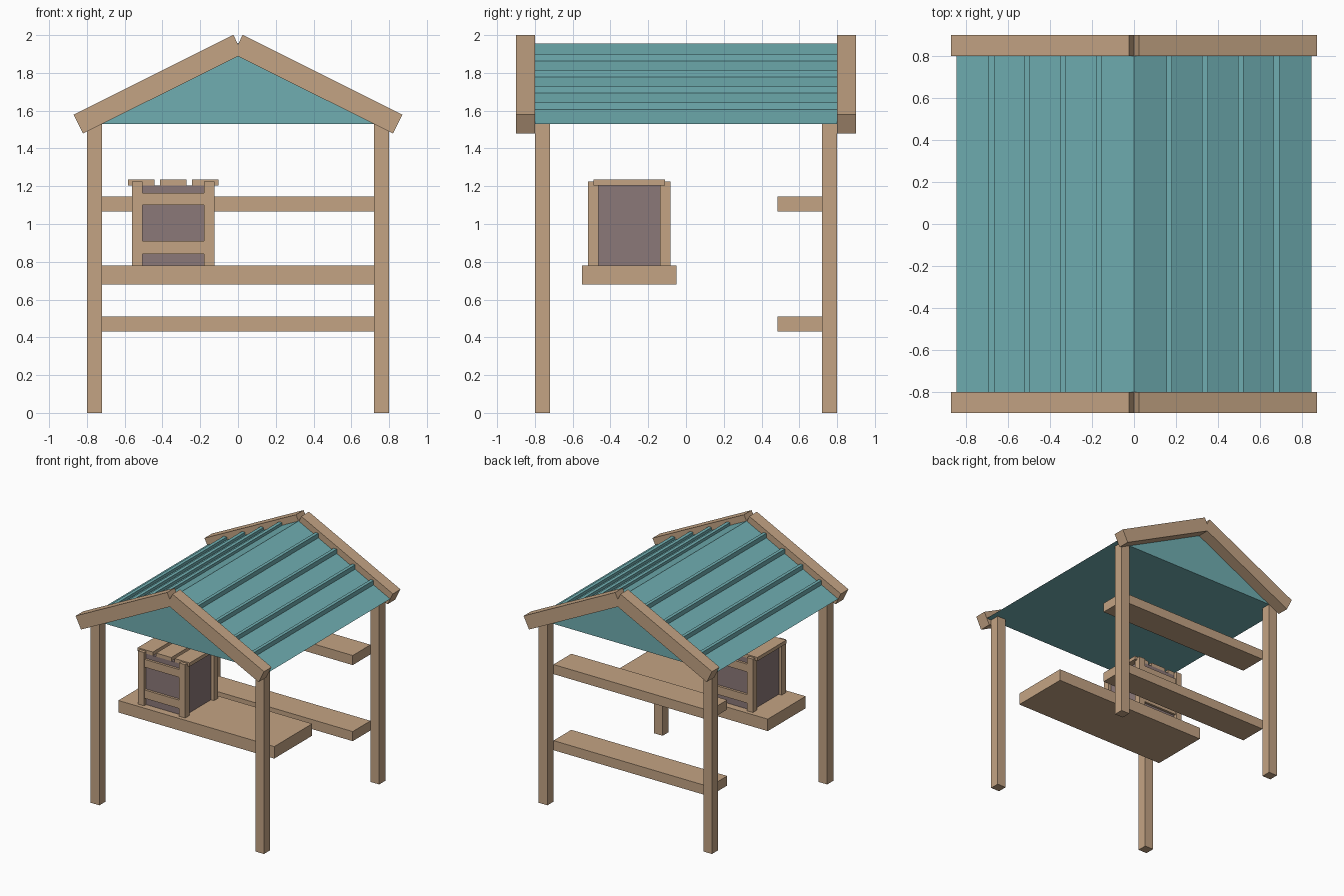
import bpy, bmesh, math
from mathutils import Matrix

if "Cube" in bpy.data.objects:
    bpy.data.objects.remove(bpy.data.objects["Cube"])


def material(name, rgb):
    m = bpy.data.materials.new(name)
    m.diffuse_color = (*rgb, 1)
    m.use_nodes = True
    m.node_tree.nodes["Principled BSDF"].inputs["Base Color"].default_value = m.diffuse_color
    return m


WOOD = material("wood", (0.55, 0.37, 0.23))
TEAL = material("teal_roof", (0.16, 0.42, 0.44))
PURPLE = material("purple_panel", (0.26, 0.19, 0.19))


def finish(name, bm, mat):
    bmesh.ops.recalc_face_normals(bm, faces=bm.faces)
    me = bpy.data.meshes.new(name)
    bm.to_mesh(me)
    bm.free()
    me.materials.append(mat)
    ob = bpy.data.objects.new(name, me)
    bpy.context.collection.objects.link(ob)
    return ob


def box(name, x, y, z, mat=WOOD):
    """Box from (min, max) ranges."""
    bm = bmesh.new()
    size = [r[1] - r[0] for r in (x, y, z)]
    mid = [(r[0] + r[1]) / 2 for r in (x, y, z)]
    bmesh.ops.create_cube(bm, size=1, matrix=Matrix.Translation(mid) @ Matrix.Diagonal((*size, 1)))
    return finish(name, bm, mat)


def span(c, half):
    return (c - half, c + half)


# Corner posts
for sx in (-1, 1):
    for sy in (-1, 1):
        box("corner_post", span(sx * 0.76, 0.04), span(sy * 0.76, 0.04), (0, 1.53))

# Solid roof prism
EAVE, APEX, HALF = 1.53, 1.955, 0.845
bm = bmesh.new()
tri = [bm.verts.new((x, -0.8, z)) for x, z in ((-HALF, EAVE), (HALF, EAVE), (0, APEX))]
face = bm.faces.new(tri)
ext = bmesh.ops.extrude_face_region(bm, geom=[face], use_keep_orig=True)
bmesh.ops.translate(bm, vec=(0, 1.6, 0), verts=[v for v in ext["geom"] if isinstance(v, bmesh.types.BMVert)])
finish("roof", bm, TEAL)

# Raised roof ribs
for s in (-1, 1):
    for i in range(4):
        x = 0.168 + 0.17 * i
        z = APEX - (APEX - EAVE) / HALF * x
        box("roof_rib", span(s * x, 0.014), (-0.8, 0.8), (z - 0.008, z + 0.03), TEAL)

# Sloped gable boards, front and back
for sx in (-1, 1):
    for sy in (-1, 1):
        b = box("gable_board", span(0, 0.4725), span(0, 0.05), span(0, 0.056))
        b.data.transform(Matrix.Translation((sx * 0.4225, sy * 0.85, 1.74))
                         @ Matrix.Rotation(sx * math.radians(26.5), 4, 'Y'))

# Counter and back shelves
box("counter", (-0.72, 0.72), (-0.55, -0.05), (0.68, 0.78))
for z in (0.43, 1.065):
    box("back_shelf", (-0.72, 0.72), (0.485, 0.72), (z, z + 0.08))

# Crate on the counter: body, corner posts, rails, lid slats
CX, CY = -0.343, -0.30
box("crate_body", span(CX, 0.19), span(CY, 0.19), (0.78, 1.205), PURPLE)
for sx in (-1, 1):
    for sy in (-1, 1):
        box("crate_post", span(CX + sx * 0.19, 0.0275), span(CY + sy * 0.19, 0.0275), (0.78, 1.225))
for sy in (-1, 1):
    for z in ((0.84, 0.91), (1.10, 1.165)):
        box("crate_rail", span(CX, 0.165), span(CY + sy * 0.195, 0.015), z)
for i in (-1, 0, 1):
    box("crate_lid_slat", span(CX + i * 0.17, 0.07), span(CY, 0.19), (1.205, 1.235))
